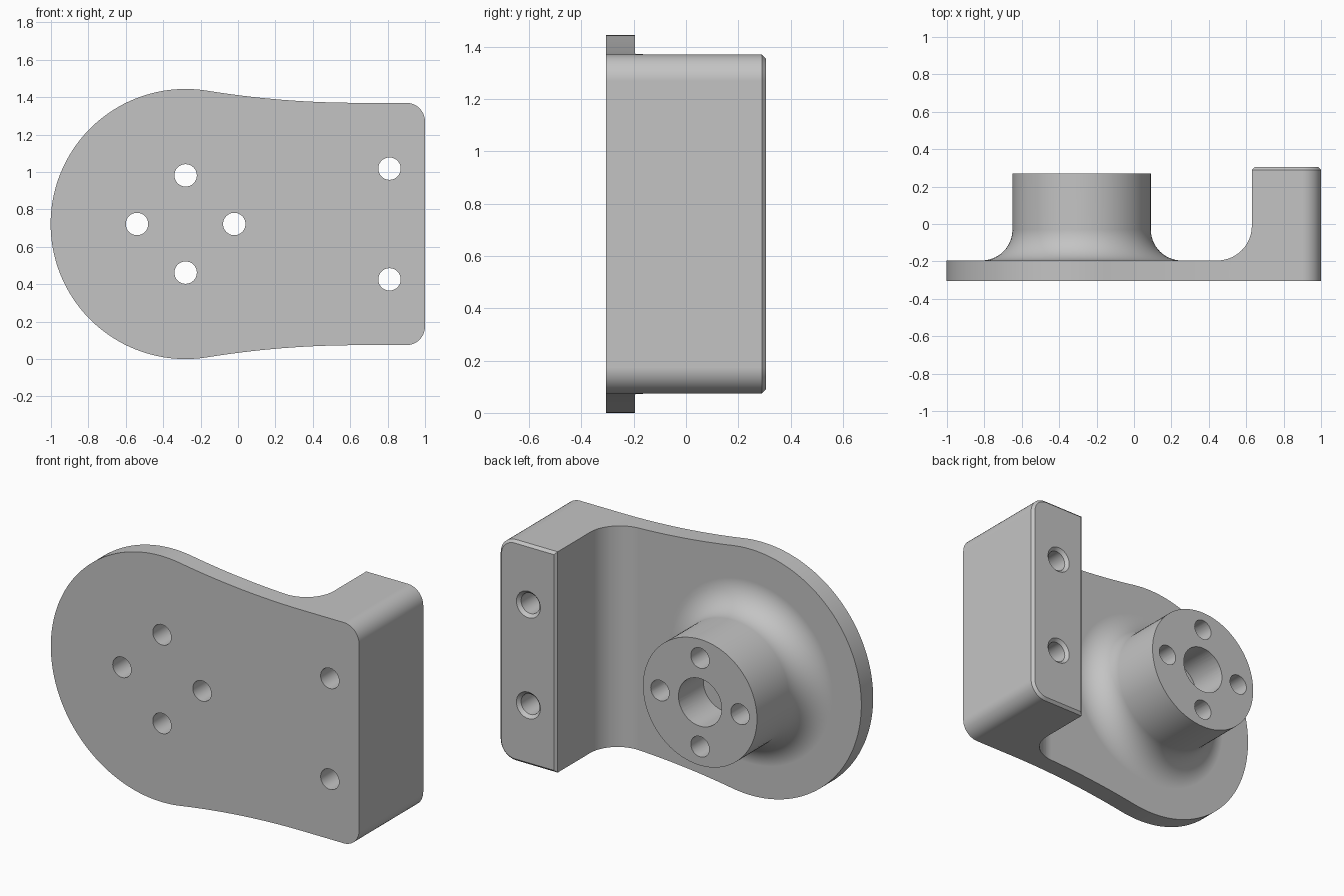
import bpy, bmesh, math
from mathutils import Matrix, Vector

if "Cube" in bpy.data.objects:
    bpy.data.objects.remove(bpy.data.objects["Cube"], do_unlink=True)

FRONT, FLOOR, BACK = -0.305, -0.195, 0.305   # y levels of plate and block
CX, CZ, R = -0.28, 0.722, 0.722              # round end of the plate
TOP, CHAMFER = 1.37, 0.015
INNER = 0.63                                 # inner wall of the block


def arc(cx, cy, r, a, b, n):
    """Points on an arc from angle a to angle b in degrees."""
    steps = [math.radians(a + (b - a) * i / n) for i in range(n + 1)]
    return [(cx + r * math.cos(t), cy + r * math.sin(t)) for t in steps]


def make_object(name, bm):
    bmesh.ops.remove_doubles(bm, verts=bm.verts, dist=1e-5)
    bmesh.ops.recalc_face_normals(bm, faces=bm.faces)
    mesh = bpy.data.meshes.new(name)
    bm.to_mesh(mesh)
    bm.free()
    ob = bpy.data.objects.new(name, mesh)
    bpy.context.collection.objects.link(ob)
    return ob


def prism(name, points, shift, chamfer=0):
    """Extrude 3D outline points by shift, with an optional chamfered end."""
    bm = bmesh.new()
    face = bm.faces.new([bm.verts.new(p) for p in points])
    ext = bmesh.ops.extrude_face_region(bm, geom=[face], use_keep_orig=True)
    bmesh.ops.translate(bm, vec=shift,
                        verts=[g for g in ext["geom"] if isinstance(g, bmesh.types.BMVert)])
    bmesh.ops.recalc_face_normals(bm, faces=bm.faces)
    if chamfer:
        cap = max(bm.faces, key=lambda f: f.calc_center_median().dot(Vector(shift)))
        bmesh.ops.inset_region(bm, faces=[cap], thickness=chamfer, depth=chamfer,
                               use_even_offset=True)
    return make_object(name, bm)


def lathe(name, profile, x, z, steps):
    """Spin (radius, y) points around an axis along y through x, z."""
    bm = bmesh.new()
    verts = [bm.verts.new((r, y, 0)) for r, y in profile]
    edges = [bm.edges.new(pair) for pair in zip(verts, verts[1:])]
    bmesh.ops.spin(bm, geom=verts + edges, cent=(0, 0, 0), axis=(0, 1, 0),
                   angle=math.tau, steps=steps, use_duplicate=False)
    bmesh.ops.transform(bm, matrix=Matrix.Translation((x, 0, z)), verts=bm.verts)
    return make_object(name, bm)


def combine(target, tool, operation):
    mod = target.modifiers.new(operation.title(), 'BOOLEAN')
    mod.operation, mod.solver, mod.object = operation, 'EXACT', tool
    bpy.context.view_layer.objects.active = target
    bpy.ops.object.modifier_apply(modifier=mod.name)
    bpy.data.objects.remove(tool, do_unlink=True)


# Plate outline: round end, shallow concave neck, rounded corner, mirrored in z
neck_r = 5.0
neck_x = CX + math.sqrt((R + neck_r) ** 2 - (TOP - CZ + neck_r) ** 2)
join = math.degrees(math.atan2(TOP + neck_r - CZ, neck_x - CX))
upper = arc(0.9, TOP - 0.1, 0.1, 0, 90, 10)
upper += arc(neck_x, TOP + neck_r, neck_r, 270, 180 + join, 16)
upper += arc(CX, CZ, R, join, 180, 48)[1:]
lower = [(x, 2 * CZ - z) for x, z in reversed(upper[:-1])]
bracket = prism("bracket", [(x, FRONT, z) for x, z in upper + lower],
                (0, BACK - CHAMFER - FRONT, 0), CHAMFER)

# Side profile: thin plate, filleted up into the tall block
fillet = 0.185
side = [(-1.2, FRONT - 0.1), (1.2, FRONT - 0.1), (1.2, BACK + 0.1),
        (INNER + CHAMFER, BACK + 0.1), (INNER + CHAMFER, BACK),
        (INNER, BACK - CHAMFER)]
side += arc(INNER - fillet, FLOOR + fillet, fillet, 0, -90, 14) + [(-1.2, FLOOR)]
combine(bracket, prism("side_profile", [(x, y, -0.2) for x, y in side], (0, 0, 2)),
        'INTERSECT')

# Round boss with a flared foot
boss_r, boss_end, flare = 0.37, 0.27, 0.165
foot = arc(boss_r + flare, FLOOR + flare, flare, 270, 180, 14)
boss = lathe("boss", [(0, -0.25), (boss_r + flare, -0.25)] + foot
             + [(boss_r, boss_end), (0, boss_end)], CX, CZ, 80)
combine(bracket, boss, 'UNION')

# Blind bore and four through holes in the boss
combine(bracket, lathe("bore", [(0, 0.04), (0.14, 0.04), (0.14, 0.5), (0, 0.5)],
                       CX, CZ, 48), 'DIFFERENCE')
hole = 0.06
for dx, dz in ((1, 0), (-1, 0), (0, 1), (0, -1)):
    cutter = lathe("boss_hole", [(0, -0.5), (hole, -0.5), (hole, 0.5), (0, 0.5)],
                   CX + 0.26 * dx, CZ + 0.26 * dz, 32)
    combine(bracket, cutter, 'DIFFERENCE')

# Two countersunk holes through the block
for dz in (-0.296, 0.296):
    cutter = lathe("block_hole", [(0, -0.5), (hole, -0.5), (hole, BACK - 0.018),
                                  (hole + 0.036, BACK + 0.018), (0, BACK + 0.018)],
                   0.81, CZ + dz, 32)
    combine(bracket, cutter, 'DIFFERENCE')

# Colour and shading
grey = bpy.data.materials.new("plain grey")
grey.use_nodes = True
colour = (0.55, 0.55, 0.55, 1)
grey.diffuse_color = colour
grey.node_tree.nodes["Principled BSDF"].inputs["Base Color"].default_value = colour
bracket.data.materials.clear()
bracket.data.materials.append(grey)
for poly in bracket.data.polygons:
    poly.material_index = 0

bpy.ops.object.select_all(action='DESELECT')
bracket.select_set(True)
bpy.context.view_layer.objects.active = bracket
bpy.ops.object.shade_smooth_by_angle(angle=math.radians(30))
weighted = bracket.modifiers.new("Weighted normals", 'WEIGHTED_NORMAL')
weighted.keep_sharp = True
